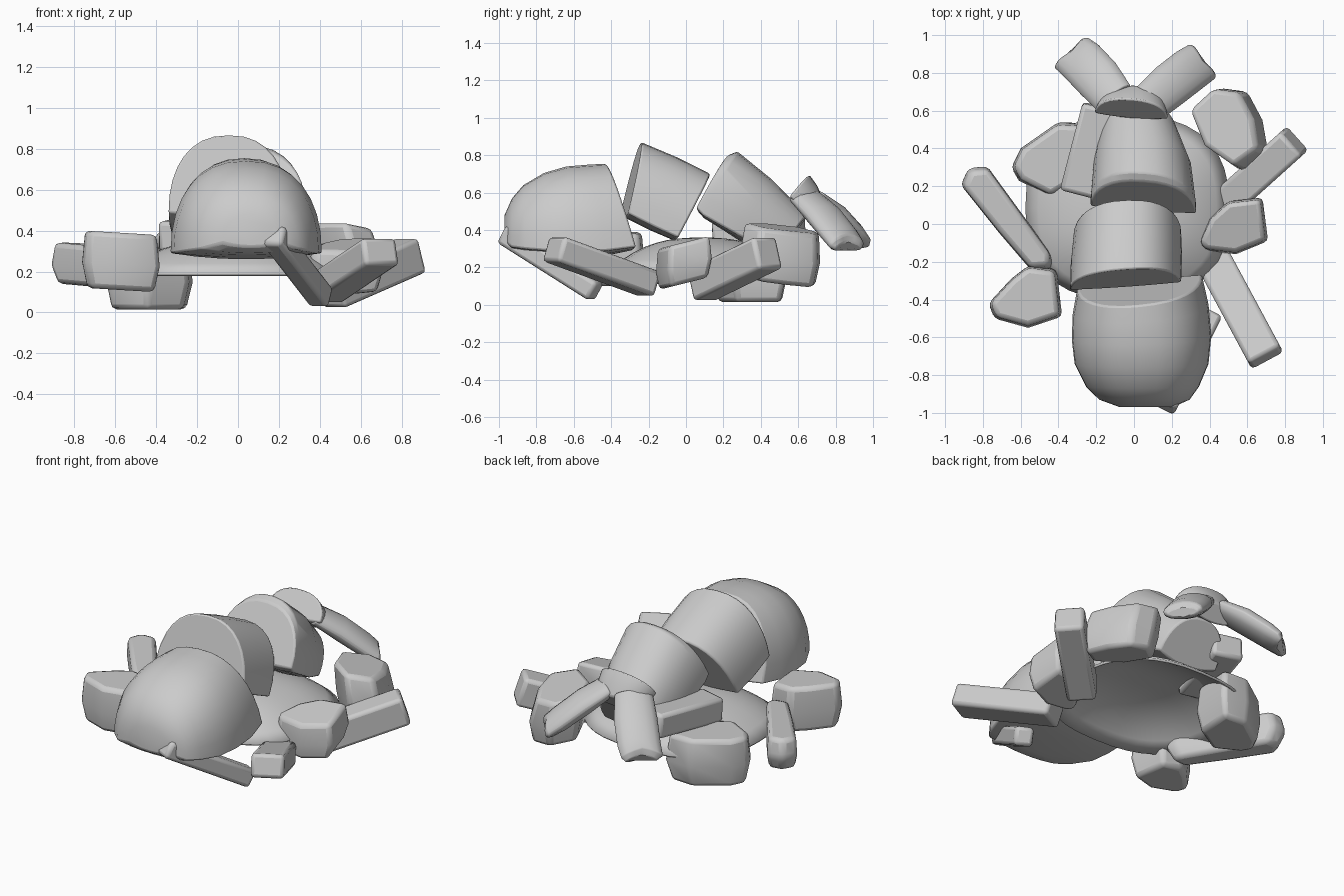
import bpy, bmesh, math
from mathutils import Vector, Matrix

if "Cube" in bpy.data.objects:
    bpy.data.objects.remove(bpy.data.objects["Cube"], do_unlink=True)

GREY = (0.6, 0.6, 0.6, 1)
mat = bpy.data.materials.new("plain grey")
mat.use_nodes = True
mat.diffuse_color = GREY
mat.node_tree.nodes["Principled BSDF"].inputs["Base Color"].default_value = GREY


def finish(name, bm, bevel=0.0, angle=40):
    bmesh.ops.recalc_face_normals(bm, faces=bm.faces[:])
    mesh = bpy.data.meshes.new(name)
    bm.to_mesh(mesh)
    bm.free()
    obj = bpy.data.objects.new(name, mesh)
    bpy.context.collection.objects.link(obj)
    mesh.materials.append(mat)
    bpy.ops.object.select_all(action='DESELECT')
    obj.select_set(True)
    bpy.context.view_layer.objects.active = obj
    bpy.ops.object.shade_smooth_by_angle(angle=math.radians(angle))
    if bevel:
        mod = obj.modifiers.new("soft edges", 'BEVEL')
        mod.width = bevel
        mod.segments = 2
        mod.angle_limit = math.radians(35)
    return obj


def power(value, exponent):
    return math.copysign(abs(value) ** exponent, value)


def bridge(bm, loops):
    """Join equal closed loops of vertices with quads."""
    n = len(loops[0])
    for a, b in zip(loops, loops[1:]):
        for i in range(n):
            j = (i + 1) % n
            bm.faces.new((a[i], a[j], b[j], b[i]))


def loft(name, rings, bevel=0.0):
    """Skin a list of equal closed rings and cap both ends."""
    bm = bmesh.new()
    loops = [[bm.verts.new(p) for p in ring] for ring in rings]
    bridge(bm, loops)
    bm.faces.new(loops[0])
    bm.faces.new(loops[-1])
    return finish(name, bm, bevel)


def arch(cx, half, base, top, yaw=0.0, sag=0.02, n=16):
    """Loaf-shaped section leaning from base (y, z) to top (y, z), with a sagging belly."""
    b, t = Vector(base), Vector(top)
    ring = []
    for i in range(n + 1):
        a = math.pi * i / n
        x = half * power(math.cos(a), 0.85)
        p = b.lerp(t, math.sin(a) ** 0.9 if 0 < i < n else 0)
        ring.append((cx + x, p.x + yaw * x, p.y))
    for i in range(1, 6):
        u = i / 3 - 1
        p = b - (t - b).normalized() * sag * (1 - u * u)
        ring.append((cx + half * u, p.x + yaw * half * u, p.y))
    return ring


def stick(name, start, end, width, height):
    a, b = Vector(start), Vector(end)
    axis = (b - a).normalized()
    side = axis.cross(Vector((0, 0, 1))).normalized()
    frame = Matrix((axis, side, side.cross(axis))).transposed().to_4x4()
    size = Matrix.Diagonal(((b - a).length, width, height, 1))
    bm = bmesh.new()
    bmesh.ops.create_cube(bm, size=1, matrix=Matrix.Translation((a + b) / 2) @ frame @ size)
    finish(name, bm, 0.022)


def chunk(name, outline, low, high, tilt=(0, 0), lean=(0, 0)):
    """Rough lump: an outline widest in the middle, smaller above and below."""
    mid = sum((Vector(p) for p in outline), Vector((0, 0))) / len(outline)
    rings = []
    for z, s, shift in ((low, 0.86, 0), (low + 0.45 * (high - low), 1, 0), (high, 0.92, 1)):
        ring = []
        for p in outline:
            d = (Vector(p) - mid) * s
            ring.append((mid.x + d.x + lean[0] * shift, mid.y + d.y + lean[1] * shift,
                         z + d.x * tilt[0] + d.y * tilt[1]))
        rings.append(ring)
    loft(name, rings, 0.025)


# Fish body cut in pieces
loft("head", [
    arch(0.03, 0.33, (-0.30, 0.31), (-0.43, 0.755), 0.10),
    arch(0.035, 0.36, (-0.45, 0.29), (-0.52, 0.75), 0.07, 0.03),
    arch(0.04, 0.37, (-0.60, 0.29), (-0.64, 0.74), 0.03, 0.03),
    arch(0.04, 0.355, (-0.74, 0.29), (-0.76, 0.705)),
    arch(0.045, 0.30, (-0.86, 0.30), (-0.87, 0.64)),
    arch(0.055, 0.24, (-0.93, 0.31), (-0.93, 0.57)),
    arch(0.065, 0.14, (-0.97, 0.34), (-0.97, 0.48))], 0.01)

loft("middle_piece", [
    arch(-0.045, 0.295, (-0.33, 0.49), (-0.24, 0.87), 0.07),
    arch(-0.04, 0.295, (-0.19, 0.42), (-0.05, 0.79), 0.06),
    arch(-0.035, 0.285, (-0.05, 0.36), (0.13, 0.70), 0.03)], 0.01)

loft("rear_piece", [
    arch(0.05, 0.28, (0.075, 0.52), (0.225, 0.80), -0.07),
    arch(0.05, 0.28, (0.11, 0.48), (0.275, 0.82), -0.07),
    arch(0.045, 0.26, (0.30, 0.37), (0.46, 0.67), -0.05, 0.03),
    arch(0.02, 0.20, (0.50, 0.28), (0.65, 0.48), -0.04, 0.04)], 0.01)

# Tail fin with a cut root and two notched lobes
loft("tail_root", [
    arch(-0.015, 0.195, (0.57, 0.58), (0.66, 0.695), -0.08),
    arch(-0.01, 0.18, (0.62, 0.53), (0.70, 0.64), -0.04),
    arch(-0.005, 0.12, (0.68, 0.48), (0.735, 0.56))], 0.01)


def lobe(name, stations):
    path = [Vector(s[0]) for s in stations]
    axis = (path[-1] - path[0]).normalized()
    side = axis.cross(Vector((0, 0, 1))).normalized()
    up = side.cross(axis)
    rings = []
    for p, (_, half, thick, notch) in zip(path, stations):
        ring = []
        for i in range(16):
            t = math.tau * i / 16
            back = axis * notch * (1 - abs(math.cos(t)))
            ring.append(p + side * half * math.cos(t) + up * thick * math.sin(t) - back)
        rings.append(ring)
    loft(name, rings, 0.008)


lobe("right_tail_lobe", [((-0.10, 0.66, 0.575), 0.11, 0.05, 0), ((-0.19, 0.77, 0.485), 0.125, 0.065, 0),
                         ((-0.28, 0.865, 0.385), 0.125, 0.06, 0), ((-0.33, 0.905, 0.335), 0.12, 0.05, 0.03),
                         ((-0.335, 0.92, 0.315), 0.09, 0.03, 0.03)])
lobe("left_tail_lobe", [((0.08, 0.64, 0.575), 0.11, 0.05, 0), ((0.19, 0.735, 0.48), 0.12, 0.065, 0),
                        ((0.30, 0.82, 0.375), 0.12, 0.06, 0), ((0.36, 0.86, 0.32), 0.115, 0.05, 0.03),
                        ((0.37, 0.87, 0.30), 0.09, 0.03, 0.03)])

# Hollow mound under the fish, a rounded square in plan
bm = bmesh.new()
loops = []
for k in range(1, 9):
    r = k / 8
    loops.append([bm.verts.new((-0.035 + 0.54 * r * power(math.cos(math.tau * i / 36), 0.8),
                                0.085 + 0.49 * r * power(math.sin(math.tau * i / 36), 0.8),
                                0.36 - 0.17 * r ** 2.6)) for i in range(36)])
bm.faces.new(loops[0])
bridge(bm, loops)
mound = finish("mound", bm)
shell = mound.modifiers.new("shell", 'SOLIDIFY')
shell.thickness = 0.015

# Sticks lying around
stick("front_stick", (0.17, -0.97, 0.38), (0.41, -0.48, 0.07), 0.11, 0.11)
stick("left_front_stick", (0.70, -0.71, 0.30), (0.42, -0.19, 0.11), 0.19, 0.14)
stick("left_back_stick", (0.85, 0.44, 0.28), (0.45, 0.08, 0.105), 0.17, 0.18)
stick("back_plank", (-0.30, 0.16, 0.37), (-0.18, 0.62, 0.40), 0.19, 0.15)

# Rough lumps
chunk("right_stick", [(-0.92, 0.21), (-0.88, 0.30), (-0.78, 0.31), (-0.43, -0.17),
                      (-0.43, -0.24), (-0.54, -0.25), (-0.72, -0.04)], 0.125, 0.325, (-0.04, 0.04))
chunk("right_front_lump", [(-0.77, -0.42), (-0.74, -0.5), (-0.56, -0.55), (-0.38, -0.49),
                           (-0.41, -0.24), (-0.56, -0.22), (-0.65, -0.29)], 0.11, 0.39, (-0.06, 0))
chunk("right_back_lump", [(-0.65, 0.3), (-0.6, 0.4), (-0.4, 0.54), (-0.22, 0.53),
                          (-0.24, 0.26), (-0.44, 0.14), (-0.61, 0.23)], 0.015, 0.31)
chunk("left_lump", [(0.34, -0.1), (0.4, 0.03), (0.5, 0.12), (0.68, 0.14),
                    (0.71, -0.09), (0.54, -0.16), (0.37, -0.14)], 0.11, 0.33, (0, 0.25))
chunk("left_back_lump", [(0.32, 0.6), (0.45, 0.72), (0.6, 0.7), (0.68, 0.55),
                         (0.71, 0.38), (0.57, 0.28), (0.4, 0.4)], 0.12, 0.41, (-0.1, -0.15), (-0.04, 0.01))
